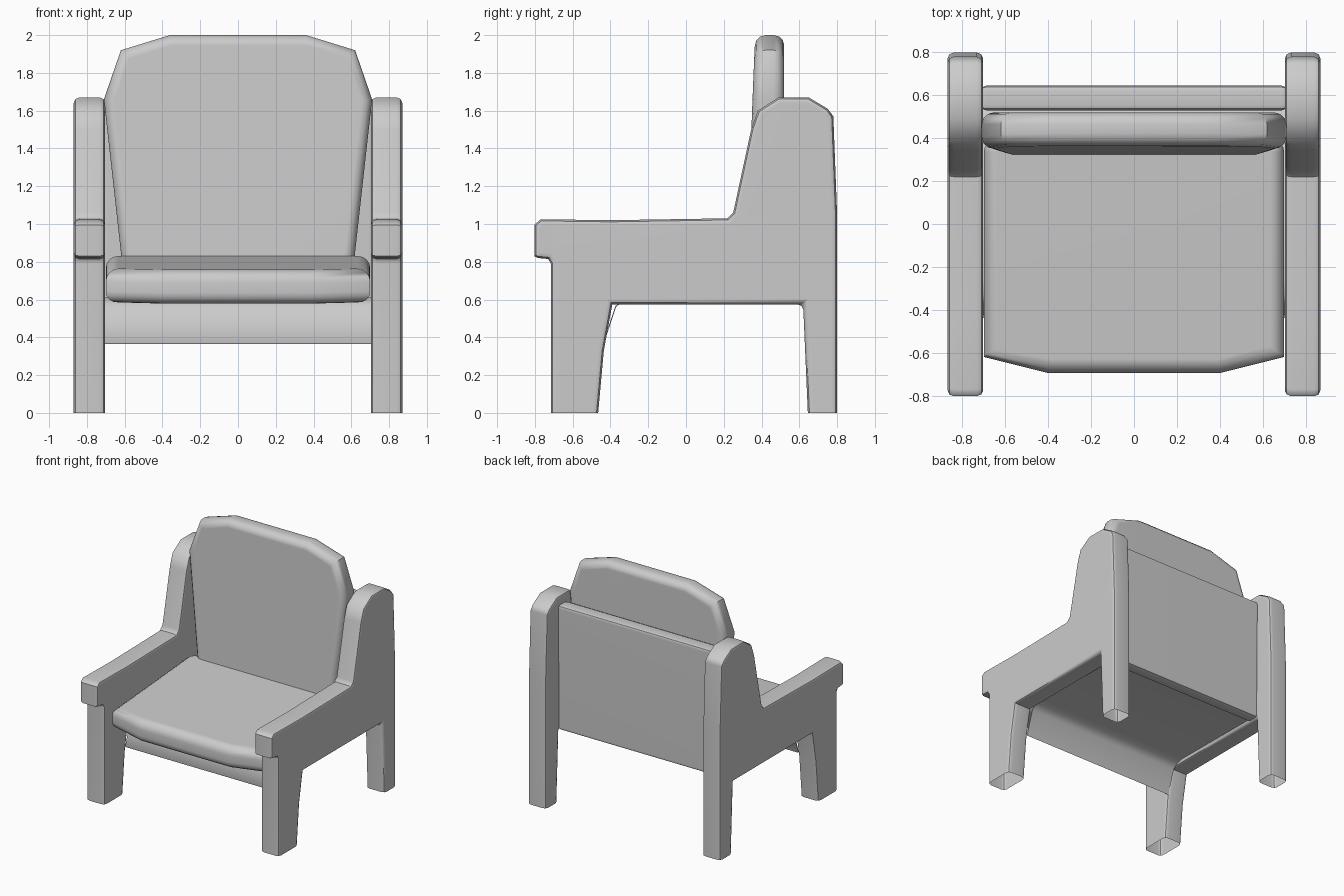
import bpy, bmesh, math

if "Cube" in bpy.data.objects:
    bpy.data.objects.remove(bpy.data.objects["Cube"])


def prism(name, pts, lo, hi, place, bevel, segs, angle=50, open_base=False, smooth=40):
    """Extrude a 2D outline between lo and hi, then round its edges."""
    bm = bmesh.new()
    a = [bm.verts.new(place(u, v, lo)) for u, v in pts]
    b = [bm.verts.new(place(u, v, hi)) for u, v in pts]
    bm.faces.new(a)
    bm.faces.new(b[::-1])
    n = len(pts)
    for i in range(n):
        j = (i + 1) % n
        bm.faces.new((a[j], a[i], b[i], b[j]))
    bmesh.ops.recalc_face_normals(bm, faces=bm.faces[:])
    if open_base:
        feet = [f for f in bm.faces if all(v.co.z < 0.001 for v in f.verts)]
        bmesh.ops.delete(bm, geom=feet, context='FACES')
    me = bpy.data.meshes.new(name)
    bm.to_mesh(me)
    bm.free()
    ob = bpy.data.objects.new(name, me)
    bpy.context.collection.objects.link(ob)
    bpy.ops.object.select_all(action='DESELECT')
    bpy.context.view_layer.objects.active = ob
    ob.select_set(True)
    if bevel:
        bv = ob.modifiers.new("round", 'BEVEL')
        bv.width = bevel
        bv.segments = segs
        bv.limit_method = 'ANGLE'
        bv.angle_limit = math.radians(angle)
        bv.use_clamp_overlap = False
        bpy.ops.object.modifier_apply(modifier="round")
    bpy.ops.object.shade_smooth_by_angle(angle=math.radians(smooth))
    if bevel:
        wn = ob.modifiers.new("even_shading", 'WEIGHTED_NORMAL')
        wn.keep_sharp = True
    return ob


def side_on(u, v, w):
    return (w, u, v)


# Side frames: legs, armrest and back post in one profile
frame = [(-0.715, 0), (-0.465, 0), (-0.435, 0.33), (-0.39, 0.575), (0.62, 0.575),
         (0.645, 0), (0.80, 0), (0.80, 1.05), (0.78, 1.57), (0.75, 1.61),
         (0.65, 1.67), (0.49, 1.67), (0.38, 1.60), (0.345, 1.50),
         (0.25, 1.06), (0.22, 1.03), (-0.40, 1.02), (-0.77, 1.025),
         (-0.803, 0.995), (-0.803, 0.83), (-0.785, 0.82), (-0.73, 0.815),
         (-0.715, 0.79)]
side = prism("side_frame", frame, 0.703, 0.87, side_on, 0.03, 2, 80, open_base=True)
mir = side.modifiers.new("mirror", 'MIRROR')
mir.use_axis[0] = True

# Seat cushion: top and underside rise gently towards the back
seat = [(-0.70, -0.62), (-0.40, -0.695), (0.40, -0.695), (0.70, -0.62),
        (0.70, 0.40), (-0.70, 0.40)]


def seat_place(u, v, w):
    t = (v + 0.69) / 1.02
    return (u, v, 0.755 + 0.075 * t if w else 0.572 + 0.11 * t)


prism("seat_cushion", seat, 0, 1, seat_place, 0.065, 4, 82)

# Back cushion: outline in x and z, thinner towards the top
back = [(0.60, 0.66), (0.62, 0.85), (0.71, 1.66), (0.62, 1.92), (0.36, 2.0)]
back += [(-x, z) for x, z in reversed(back)]
prism("back_cushion", back, 0, 1,
      lambda u, v, w: (u, 0.52 if w else 0.32 + 0.045 * ((v - 0.66) / 1.3) ** 1.5, v),
      0.055, 3, 70)

# Back panel between the posts
panel = [(0.53, 0.58), (0.635, 0.58), (0.645, 1.60), (0.53, 1.60)]
prism("back_panel", panel, -0.715, 0.715, side_on, 0.025, 2)

# Seat base: thin board curving down into the front apron
under = [(-0.435, 0.365), (-0.37, 0.56), (-0.33, 0.595), (-0.26, 0.605), (0.60, 0.60)]
base = under + [(y - 0.004, z + 0.006) for y, z in reversed(under)]
prism("seat_base", base, -0.71, 0.71, side_on, 0, 1, smooth=60)
